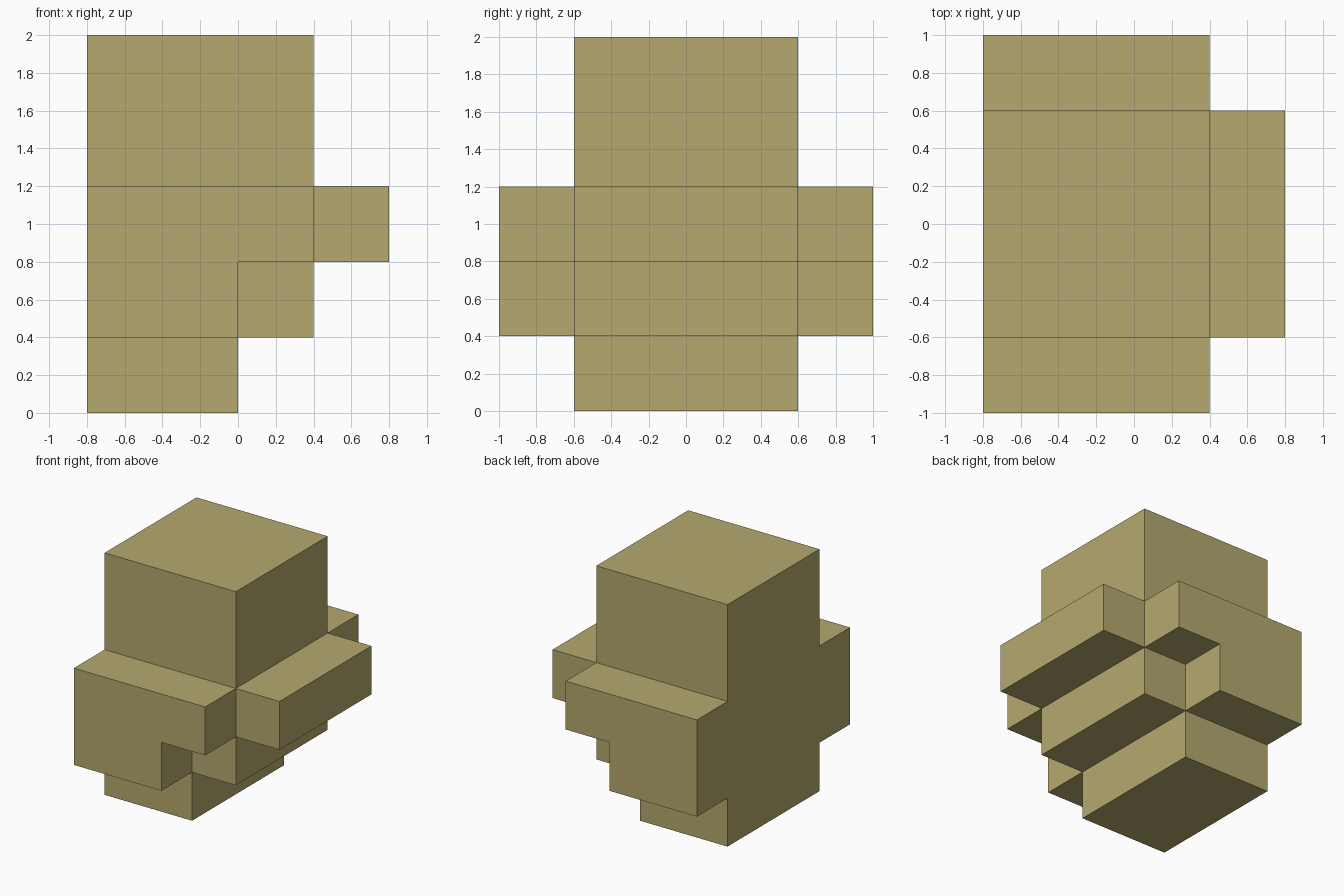
import bpy
import bmesh

if "Cube" in bpy.data.objects:
    bpy.data.objects.remove(bpy.data.objects["Cube"])

khaki = bpy.data.materials.new("khaki")
khaki.diffuse_color = (0.462, 0.397, 0.156, 1.0)
khaki.use_nodes = True
khaki.node_tree.nodes["Principled BSDF"].inputs["Base Color"].default_value = khaki.diffuse_color


def prism(name, profile, half_width):
    """Extrude an (x, z) side profile evenly to both sides of y = 0."""
    bm = bmesh.new()
    face = bm.faces.new([bm.verts.new((x, -half_width, z)) for x, z in profile])
    ext = bmesh.ops.extrude_face_region(bm, geom=[face])
    moved = [g for g in ext["geom"] if isinstance(g, bmesh.types.BMVert)]
    bmesh.ops.translate(bm, verts=moved, vec=(0, 2 * half_width, 0))
    bmesh.ops.recalc_face_normals(bm, faces=bm.faces)
    mesh = bpy.data.meshes.new(name)
    bm.to_mesh(mesh)
    bm.free()
    mesh.materials.append(khaki)
    obj = bpy.data.objects.new(name, mesh)
    bpy.context.collection.objects.link(obj)
    return obj


# Central body: stepped base, protruding ledge and tall upper block
body = prism("stepped_block_body", [
    (-0.8, 0), (0, 0), (0, 0.4), (0.4, 0.4), (0.4, 0.8), (0.8, 0.8),
    (0.8, 1.2), (0.4, 1.2), (0.4, 2), (-0.8, 2)], 0.6)

# Side blocks: one wider stepped prism passing through the body
sides = prism("side_blocks", [
    (-0.8, 0.4), (0, 0.4), (0, 0.8), (0.4, 0.8), (0.4, 1.2), (-0.8, 1.2)], 1.0)

# Fuse both into one clean solid
union = body.modifiers.new("fuse_sides", "BOOLEAN")
union.operation = "UNION"
union.solver = "EXACT"
union.object = sides
bpy.context.view_layer.objects.active = body
bpy.ops.object.modifier_apply(modifier=union.name)
bpy.data.objects.remove(sides)

# Merge coplanar faces so flat walls stay unbroken
bm = bmesh.new()
bm.from_mesh(body.data)
bmesh.ops.remove_doubles(bm, verts=bm.verts, dist=0.0001)
bmesh.ops.dissolve_limit(bm, angle_limit=0.01, verts=bm.verts, edges=bm.edges)
bmesh.ops.recalc_face_normals(bm, faces=bm.faces)
bm.to_mesh(body.data)
bm.free()
